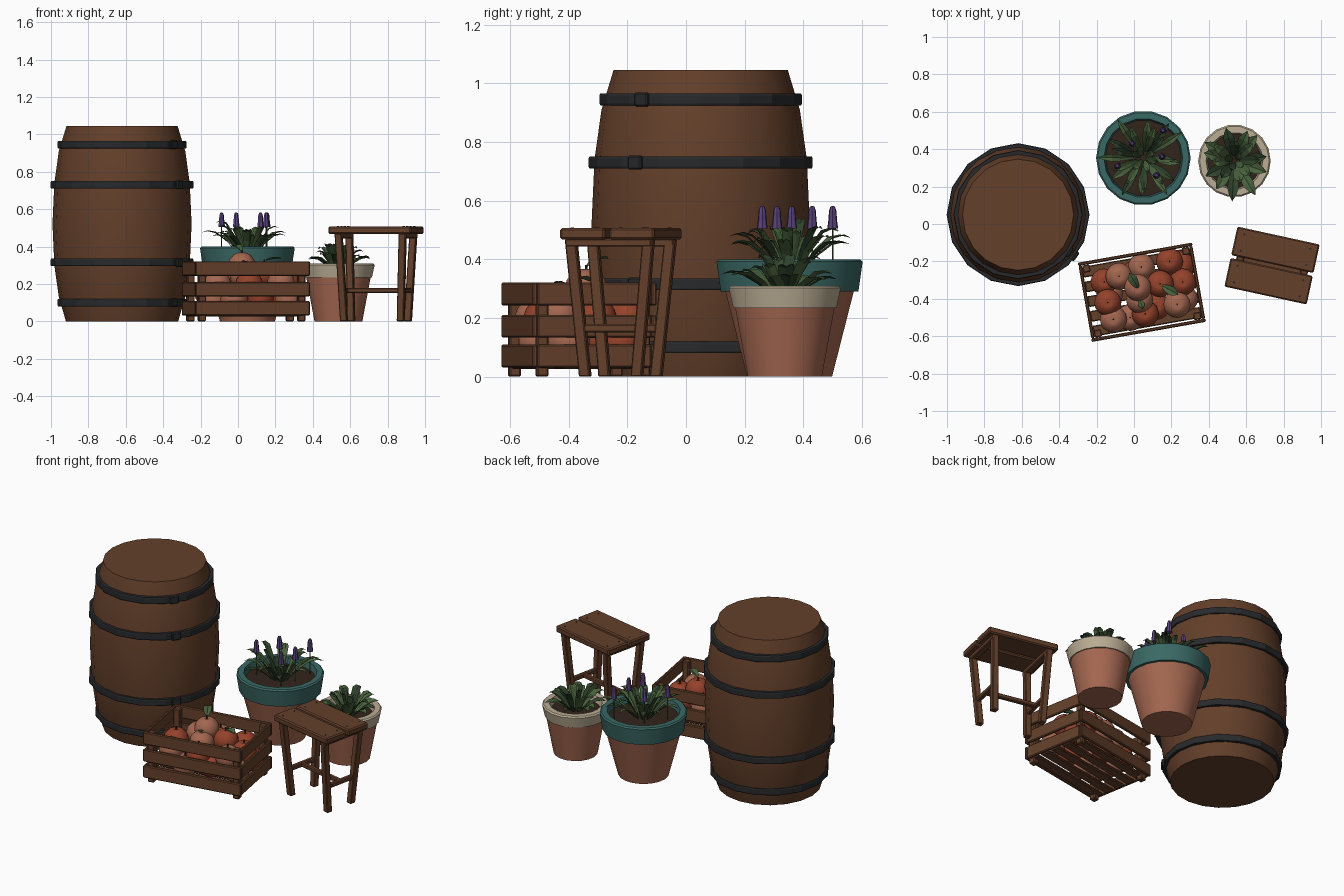
import bpy, bmesh, math, random
from mathutils import Matrix, Vector

random.seed(4)
if "Cube" in bpy.data.objects:
    bpy.data.objects.remove(bpy.data.objects["Cube"])


def mat(name, *rgb):
    m = bpy.data.materials.new(name)
    m.use_nodes = True
    m.diffuse_color = (*rgb, 1)
    bsdf = m.node_tree.nodes["Principled BSDF"]
    bsdf.inputs["Base Color"].default_value = (*rgb, 1)
    bsdf.inputs["Roughness"].default_value = 0.8
    return m


WOOD = mat("brown wood", .125, .05, .023)
IRON = mat("dark iron", .021, .022, .024)
TEAL = mat("teal glaze", .042, .14, .13)
CLAY = mat("terracotta", .37, .135, .08)
CREAM = mat("cream glaze", .5, .42, .3)
SOIL = mat("soil", .032, .018, .011)
GREEN = mat("leaf green", .065, .12, .045)
DARK = mat("dark leaf green", .028, .055, .024)
RED = mat("apple red", .3, .055, .024)
PURPLE = mat("purple flower", .1, .055, .2)


def finish(name, bm, mats, matrix=Matrix(), smooth=None, bevel=0):
    bmesh.ops.recalc_face_normals(bm, faces=bm.faces)
    me = bpy.data.meshes.new(name)
    bm.to_mesh(me)
    bm.free()
    for m in mats:
        me.materials.append(m)
    ob = bpy.data.objects.new(name, me)
    bpy.context.collection.objects.link(ob)
    ob.matrix_world = matrix
    if bevel:
        mod = ob.modifiers.new("worn edges", "BEVEL")
        mod.width, mod.segments = bevel, 1
    if smooth:
        bpy.ops.object.select_all(action="DESELECT")
        ob.select_set(True)
        bpy.context.view_layer.objects.active = ob
        bpy.ops.object.shade_smooth_by_angle(angle=math.radians(smooth))
    return ob


def lathe(name, profile, sides, mats, loc, segment_mats=None, closed=False, smooth=35):
    """Turn (radius, height) points around z; each segment may have its own material."""
    bm = bmesh.new()
    rings = []
    for r, z in profile:
        if r == 0:
            rings.append([bm.verts.new((0, 0, z))] * sides)
        else:
            rings.append([bm.verts.new((r * math.cos(math.tau * i / sides),
                                        r * math.sin(math.tau * i / sides), z)) for i in range(sides)])
    if closed:
        rings.append(rings[0])
    for k, (a, b) in enumerate(zip(rings, rings[1:])):
        for i in range(sides):
            j = (i + 1) % sides
            f = bm.faces.new(list(dict.fromkeys((a[i], a[j], b[j], b[i]))))
            f.material_index = segment_mats[k] if segment_mats else 0
    return finish(name, bm, mats, Matrix.Translation(loc), smooth)


def box(name, size, loc, frame=Matrix(), material=WOOD, bevel=.005):
    bm = bmesh.new()
    bmesh.ops.create_cube(bm, size=1)
    bmesh.ops.scale(bm, vec=size, verts=bm.verts)
    return finish(name, bm, [material], frame @ Matrix.Translation(loc), bevel=bevel)


def beam(name, a, b, w, frame):
    """Square bar between two points with level ends."""
    bm = bmesh.new()
    bmesh.ops.create_cube(bm, size=1)
    for v in bm.verts:
        end = Vector(b if v.co.z > 0 else a)
        v.co = end + Vector((math.copysign(w / 2, v.co.x), math.copysign(w / 2, v.co.y), 0))
    return finish(name, bm, [WOOD], frame, bevel=.004)


def add_leaf(bm, base, angle, reach, rise, width, index):
    """Pointed leaf, folded along its midrib and arching outward."""
    out = Vector((math.cos(angle), math.sin(angle), 0))
    side = Vector((-out.y, out.x, 0))
    rows = []
    for t, w in ((0, .3), (.3, .85), (.6, 1), (.82, .6)):
        mid = Vector(base) + out * reach * t + Vector((0, 0, rise * math.sin(t * 1.9) / math.sin(1.9)))
        lift = Vector((0, 0, width * w * .2))
        rows.append([bm.verts.new(p) for p in (mid - side * width * w / 2 + lift, mid,
                                               mid + side * width * w / 2 + lift)])
    tip = bm.verts.new(Vector(base) + out * reach + Vector((0, 0, rise)))
    for a, b in zip(rows, rows[1:]):
        for i in (0, 1):
            bm.faces.new((a[i], a[i + 1], b[i + 1], b[i])).material_index = index
    for i in (0, 1):
        bm.faces.new((rows[-1][i], rows[-1][i + 1], tip)).material_index = index


def plant(name, loc, rings):
    bm = bmesh.new()
    for count, start, reach, rise, width in rings:
        for i in range(count):
            a = math.tau * (i + random.uniform(-.25, .25)) / count + count
            k = random.uniform(.82, 1.15)
            base = (start * math.cos(a), start * math.sin(a), 0)
            add_leaf(bm, base, a, reach * k, rise * random.uniform(.8, 1.15), width, int(i % 3 == 0))
    finish(name, bm, [GREEN, DARK], Matrix.Translation(loc))


# Barrel with four hoops and their clasps
bx, by = -.62, .05
lathe("barrel", [(0, 0), (.3, 0), (.338, .13), (.362, .3), (.372, .52), (.362, .74),
                 (.338, .91), (.297, 1.045), (0, 1.045)], 20, [WOOD], (bx, by, 0))
for z, r in ((.1, .345), (.315, .382), (.73, .382), (.945, .345)):
    lathe("barrel_hoop", [(r - .03, -.02), (r - .003, -.02), (r, -.014), (r, .014),
                          (r - .003, .02), (r - .03, .02)], 16, [IRON], (bx, by, z), closed=True, smooth=20)
    turn = Matrix.Translation((bx, by, z)) @ Matrix.Rotation(math.radians(-36), 4, "Z")
    box("hoop_clasp", (.018, .055, .047), (r - .003, 0, 0), turn, IRON)


# Flower pots: clay body, glazed rim, soil
def pot(name, loc, foot, neck, rim, rim_z, top, glaze):
    lathe(name, [(0, 0), (foot, 0), (neck, rim_z), (rim - .015, rim_z), (rim, top - .008),
                 (rim - .008, top), (rim - .042, top), (rim - .05, top - .04), (0, top - .035)],
          18, [CLAY, glaze, SOIL], loc, (0, 0, 1, 1, 1, 1, 1, 2))


big, small = (.05, .353, 0), (.537, .337, 0)
pot("large_pot", big, .147, .222, .253, .29, .4, TEAL)
pot("small_pot", small, .128, .172, .194, .235, .31, CREAM)
plant("large_plant", (big[0], big[1], .36),
      ((12, .05, .185, .105, .042), (9, .035, .14, .15, .04), (6, .015, .06, .12, .035)))
plant("small_plant", (small[0], small[1], .27),
      ((11, .04, .155, .075, .06), (8, .025, .1, .12, .055), (4, .01, .045, .12, .04)))

# Flower spikes on thin stems
for x, y in ((-.088, .31), (-.01, .43), (.12, .26), (.155, .5), (.15, .36)):
    lathe("flower_spike", [(0, 0), (.019, 0), (.015, .03), (.013, .06), (.008, .075), (0, .077)],
          7, [PURPLE], (x, y, .505), smooth=None)
    lathe("flower_stem", [(.003, 0), (.003, .15)], 5, [GREEN], (x, y, .36))

# Crate: corner posts, side slats, floor boards
crate = Matrix.Translation((.042, -.365, 0)) @ Matrix.Rotation(math.radians(10), 4, "Z")
for sx in (-1, 1):
    for sy in (-1, 1):
        box("crate_post", (.04, .04, .315), (sx * .27, sy * .176, .1575), crate)
for z in (.07, .172, .282):
    for s in (-1, 1):
        box("crate_long_slat", (.62, .018, .078), (0, s * .206, z), crate)
        box("crate_end_slat", (.018, .394, .078), (s * .3, 0, z), crate)
for i in range(5):
    box("crate_floor_board", (.585, .058, .016), (0, (i - 2) * .08, .035), crate)

# Apples heaped in the crate: x, y, z, red or pale
apples = [(-.08, -.28, .22, 0), (.04, -.23, .21, 0), (-.14, -.42, .22, 1), (.02, -.34, .3, 0),
          (.14, -.32, .25, 1), (.19, -.2, .2, 1), (.26, -.31, .2, 1), (.23, -.43, .21, 0),
          (.06, -.48, .2, 1), (-.11, -.51, .2, 0), (.03, -.405, .24, 0), (-.16, -.31, .15, 1),
          (.12, -.44, .13, 1), (.27, -.4, .12, 0), (-.02, -.5, .12, 0), (-.13, -.37, .115, 0),
          (.25, -.22, .12, 1), (.0, -.27, .12, 1)]
R = .073
outline = [(R * math.sin(a), -R * .96 * math.cos(a))
           for a in (math.pi * (i + 1) / 11 for i in range(10))]
for x, y, z, red in apples:
    lathe("apple", [(0, -.06)] + outline + [(0, .056)], 16, [RED if red else CLAY], (x, y, z), smooth=60)
    lathe("apple_stem", [(.004, .055), (.005, .08), (0, .08)], 5, [SOIL], (x, y, z))
bm = bmesh.new()
add_leaf(bm, (.02, -.34, .372), 2.1, .09, .03, .05, 0)
add_leaf(bm, (.15, -.33, .325), -.5, .1, .01, .05, 0)
add_leaf(bm, (.03, -.405, .31), -1.2, .05, .01, .035, 0)
finish("apple_leaves", bm, [GREEN])

# Stool: two seat planks, inward-leaning legs, stretchers
stool = Matrix.Translation((.738, -.222, 0)) @ Matrix.Rotation(math.radians(-12.3), 4, "Z")


def leg_point(sx, sy, z):
    t = z / .465
    return (sx * (.155 + .02 * t), sy * (.09 + .045 * t), z)


for sy in (-1, 1):
    box("seat_plank", (.45, .156, .04), (0, sy * .086, .487), stool, bevel=.007)
    for sx in (-1, 1):
        for dy in (-.045, .045):
            lathe("seat_nail", [(.006, 0), (.006, .003), (0, .003)], 8, [IRON],
                  stool @ Vector((sx * .18, sy * .086 + dy, .506)))
        beam("stool_leg", leg_point(sx, sy, 0), leg_point(sx, sy, .468), .038, stool)
for sx in (-1, 1):
    box("seat_batten", (.04, .3, .028), (sx * .175, 0, .457), stool)
    a, b = leg_point(sx, -1, .165), leg_point(sx, 1, .165)
    box("end_stretcher", (.026, b[1] - a[1] + .03, .028), (a[0], 0, .165), stool)
box("middle_stretcher", (.33, .028, .026), (0, 0, .165), stool)
